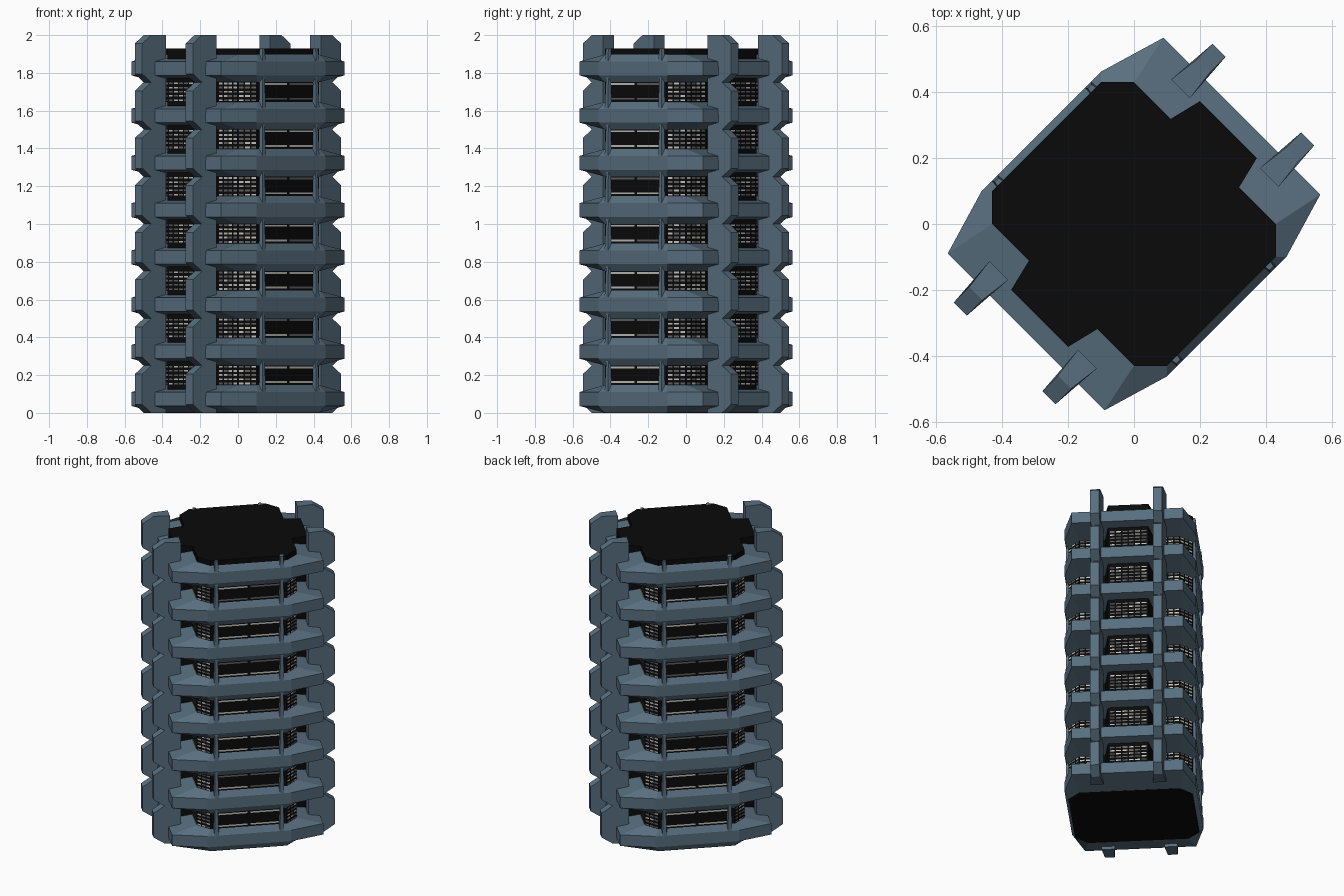
import bpy, bmesh, math, random

if "Cube" in bpy.data.objects:
    bpy.data.objects.remove(bpy.data.objects["Cube"])

random.seed(4)
R2 = math.sqrt(2)
FLOORS, H = 8, 0.25


def P(u, v, z):
    """Tower axes (u, v) run along the diagonals of x and y."""
    return ((u + v) / R2, (u - v) / R2, z)


def material(name, rgb):
    m = bpy.data.materials.new(name)
    m.diffuse_color = (*rgb, 1)
    m.use_nodes = True
    m.node_tree.nodes["Principled BSDF"].inputs["Base Color"].default_value = m.diffuse_color
    return m


STEEL = material("steel_blue", (0.098, 0.158, 0.212))
BLACK = material("black_glass", (0.003, 0.003, 0.003))
LIT = material("lit_window", (0.55, 0.53, 0.5))
DIM = material("dim_window", (0.12, 0.12, 0.12))


def finish(name, bm, mat):
    bmesh.ops.recalc_face_normals(bm, faces=bm.faces)
    me = bpy.data.meshes.new(name)
    bm.to_mesh(me)
    bm.free()
    me.materials.append(mat)
    ob = bpy.data.objects.new(name, me)
    bpy.context.collection.objects.link(ob)


def loft(bm, loops):
    """Skin a list of equal-length (u, v, z) loops and cap both ends."""
    rows = [[bm.verts.new(P(*p)) for p in loop] for loop in loops]
    n = len(rows[0])
    for a, b in zip(rows, rows[1:]):
        for i in range(n):
            j = (i + 1) % n
            bm.faces.new((a[i], a[j], b[j], b[i]))
    bm.faces.new(rows[0])
    bm.faces.new(rows[-1])


def octagon(ua, va, ub, vb, z):
    """Eight corners: (ua, va) ends the v sides, (ub, vb) ends the u sides."""
    q = [(ub, -vb), (ub, vb), (ua, va), (-ua, va)]
    return [(u, v, z) for u, v in q + [(-u, -v) for u, v in q]]


CORE = (0.233, 0.375, 0.304, 0.304)
OUTER = (0.257, 0.397, 0.463, 0.336)

# dark octagonal core with the roof cap
bm = bmesh.new()
loft(bm, [octagon(*CORE, 0), octagon(*CORE, 1.93)])
finish("core", bm, BLACK)

# projecting bays on the two u sides
bm = bmesh.new()
for s in (-1, 1):
    bay = [(s * .29, -.15), (s * .405, -.122), (s * .405, .122), (s * .29, .15)]
    loft(bm, [[(u, v, z) for u, v in bay] for z in (.06, 1.93)])
finish("bays", bm, BLACK)

# floor rings: sloped underside, upright rim, sloped top
for f in range(FLOORS):
    z = f * H
    bm = bmesh.new()
    loft(bm, [octagon(*CORE, z + .001), octagon(*OUTER, z + .037),
              octagon(*OUTER, z + .11), octagon(*CORE, z + .147)])
    finish(f"floor_ring_{f}", bm, STEEL)

# large segmented fins on the u sides
fin = [(.39, 0), (.488, 0), (.555, .045), (.555, .205), (.488, .25), (.39, .25)]
bm = bmesh.new()
for f in range(FLOORS):
    for s in (-1, 1):
        for c in (-.19, .19):
            half = lambda u: .04 if u < .45 else .028
            loft(bm, [[(s * u, c + k * half(u), f * H + z) for u, z in fin]
                      for k in (-1, 1)])
finish("large_fins", bm, STEEL)

# small tapered fins on the v sides
bm = bmesh.new()
for f in range(FLOORS):
    z0 = f * H
    z1 = min(z0 + .28, 1.93)
    for s in (-1, 1):
        for c in (-.2, .2):
            loft(bm, [[(c - w, s * .36, z), (c + w, s * .36, z),
                       (c + w * .6, s * v, z), (c - w * .6, s * v, z)]
                      for w, v, z in ((.022, .397, z0 + .10), (.014, .39, z1))])
finish("small_fins", bm, STEEL)


# window strips
lit, dim = bmesh.new(), bmesh.new()


def strip(a, b, t0, t1, z, h, chance):
    """Thin strip along wall a-b, from fraction t0 to t1, just proud of it."""
    L = math.hypot(b[0] - a[0], b[1] - a[1])
    n = ((b[1] - a[1]) / L, -(b[0] - a[0]) / L)
    mid = ((a[0] + b[0]) / 2, (a[1] + b[1]) / 2)
    k = .003 if n[0] * mid[0] + n[1] * mid[1] > 0 else -.003
    q = [(a[0] + (b[0] - a[0]) * t + n[0] * k, a[1] + (b[1] - a[1]) * t + n[1] * k)
         for t in (t0, t1)]
    bm = lit if random.random() < chance else dim
    bm.faces.new([bm.verts.new(P(*q[i], zz)) for i, zz in
                  ((0, z - h), (1, z - h), (1, z + h), (0, z + h))])


def panes(a, b, cols, rows, h, z, chance):
    for r in rows:
        for c in range(cols):
            strip(a, b, (c + .12) / cols, (c + .88) / cols, z + r, h, chance)


SMALL = (.155, .178, .2, .222, .244)
for f in range(FLOORS - 1):
    z = f * H
    for s in (-1, 1):
        # long windows between and beside the small fins
        for r in (.163, .241):
            for t0, t1 in ((.1, .48), (.52, .9)):
                strip((-.233, s * .375), (.233, s * .375), t0, t1, z + r, .005, .6)
        # bay windows
        panes((s * .405, -.115), (s * .405, .115), 6, SMALL, .004, z, .3)
        for k in (-1, 1):
            # chamfer and shoulder windows
            panes((s * .233, k * .375), (s * .304, k * .304), 3, SMALL, .005, z, .4)
            panes((s * .304, k * .304), (s * .304, k * .16), 4, SMALL, .005, z, .5)
finish("lit_windows", lit, LIT)
finish("dim_windows", dim, DIM)
